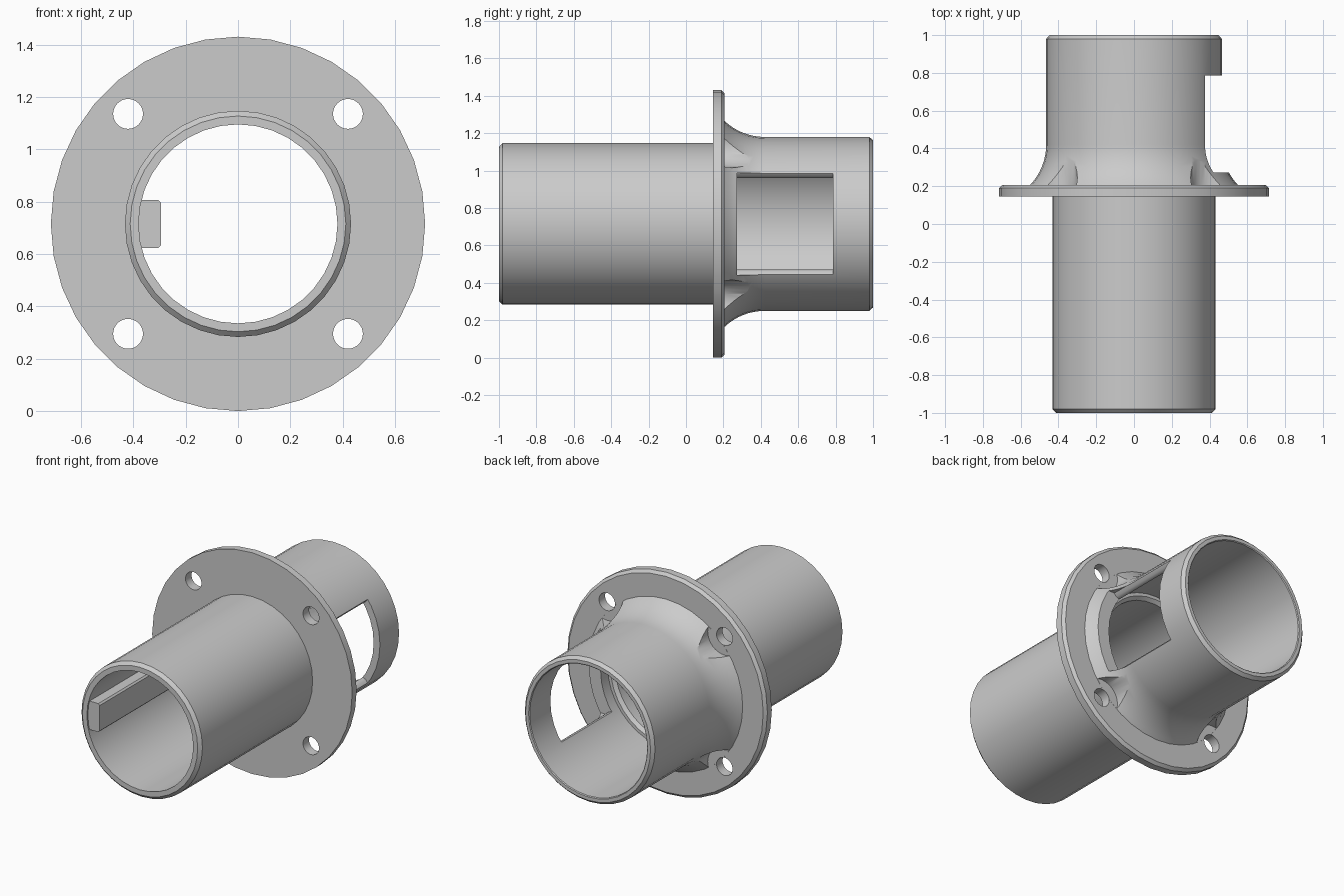
import bpy, bmesh, math
from mathutils import Vector

if "Cube" in bpy.data.objects:
    bpy.data.objects.remove(bpy.data.objects["Cube"])

CZ = 0.715  # height of the shared axis
SEGS = 36


def finish(bm, name):
    bmesh.ops.remove_doubles(bm, verts=bm.verts, dist=1e-5)
    bmesh.ops.recalc_face_normals(bm, faces=bm.faces)
    me = bpy.data.meshes.new(name)
    bm.to_mesh(me)
    bm.free()
    ob = bpy.data.objects.new(name, me)
    bpy.context.collection.objects.link(ob)
    return ob


def lathe(name, profile):
    """Spin a closed (radius, y) outline about the y axis."""
    bm = bmesh.new()
    vs = [bm.verts.new((0, y, CZ + r)) for r, y in profile]
    es = [bm.edges.new((vs[i], vs[(i + 1) % len(vs)])) for i in range(len(vs))]
    bmesh.ops.spin(bm, geom=vs + es, cent=(0, 0, CZ), axis=(0, 1, 0),
                   angle=math.tau, steps=SEGS, use_duplicate=False)
    return finish(bm, name)


def prism(name, outline, y0, y1):
    """Extrude an (x, z offset) outline along y."""
    bm = bmesh.new()
    f = bm.faces.new([bm.verts.new((x, y0, CZ + z)) for x, z in outline])
    ext = bmesh.ops.extrude_face_region(bm, geom=[f])
    verts = [v for v in ext["geom"] if isinstance(v, bmesh.types.BMVert)]
    bmesh.ops.translate(bm, verts=verts, vec=Vector((0, y1 - y0, 0)))
    return finish(bm, name)


def disc(x, z, r, n=32):
    return [(x + r * math.cos(math.tau * i / n), z + r * math.sin(math.tau * i / n))
            for i in range(n)]


def boolean(target, tool, op="DIFFERENCE"):
    mod = target.modifiers.new(tool.name, "BOOLEAN")
    mod.operation, mod.solver, mod.object = op, "EXACT", tool
    bpy.context.view_layer.objects.active = target
    bpy.ops.object.modifier_apply(modifier=mod.name)
    bpy.data.objects.remove(tool, do_unlink=True)


# Main body: front tube, flange, flared rear tube and stepped bore
R = 0.31
flare = [(0.465 + R - R * math.cos(a), 0.42 - R * math.sin(a))
         for a in [math.radians(43.5) * (1 - i / 8) for i in range(9)]]
profile = [(0.38, -1.0), (0.412, -1.0), (0.432, -0.98), (0.432, 0.145),
           (0.715, 0.145), (0.715, 0.19), (0.697, 0.207)]
profile += flare
profile += [(0.465, 0.98), (0.447, 1.0), (0.425, 1.0), (0.42, 0.995),
            (0.42, 0.2), (0.40, 0.2), (0.38, 0.18)]
body = lathe("flanged_sleeve", profile)

# Bolt holes, with round pockets for the bolt heads cut into the flare
for sx in (-1, 1):
    for sz in (-1, 1):
        boolean(body, prism("pocket_cutter", disc(sx * 0.42, sz * 0.42, 0.12), 0.207, 0.6))
        boolean(body, prism("hole_cutter", disc(sx * 0.42, sz * 0.42, 0.057), 0.0, 0.4))

# Window on the +x side with eased long edges
half = [(0.15, 0.245), (0.348, 0.245), (0.364, 0.253), (0.378, 0.272), (0.9, 0.272)]
window = half + [(x, -z) for x, z in reversed(half)]
boolean(body, prism("window_cutter", window, 0.272, 0.785))

# Key running along the inside of the front tube
key = [(-0.405, -0.092), (-0.305, -0.092), (-0.295, -0.082),
       (-0.295, 0.082), (-0.305, 0.092), (-0.405, 0.092)]
boolean(body, prism("key", key, -0.99, 0.16), "UNION")

# Smooth shading with crisp edges
bpy.ops.object.select_all(action="DESELECT")
body.select_set(True)
bpy.context.view_layer.objects.active = body
bpy.ops.object.shade_smooth_by_angle(angle=math.radians(28))
